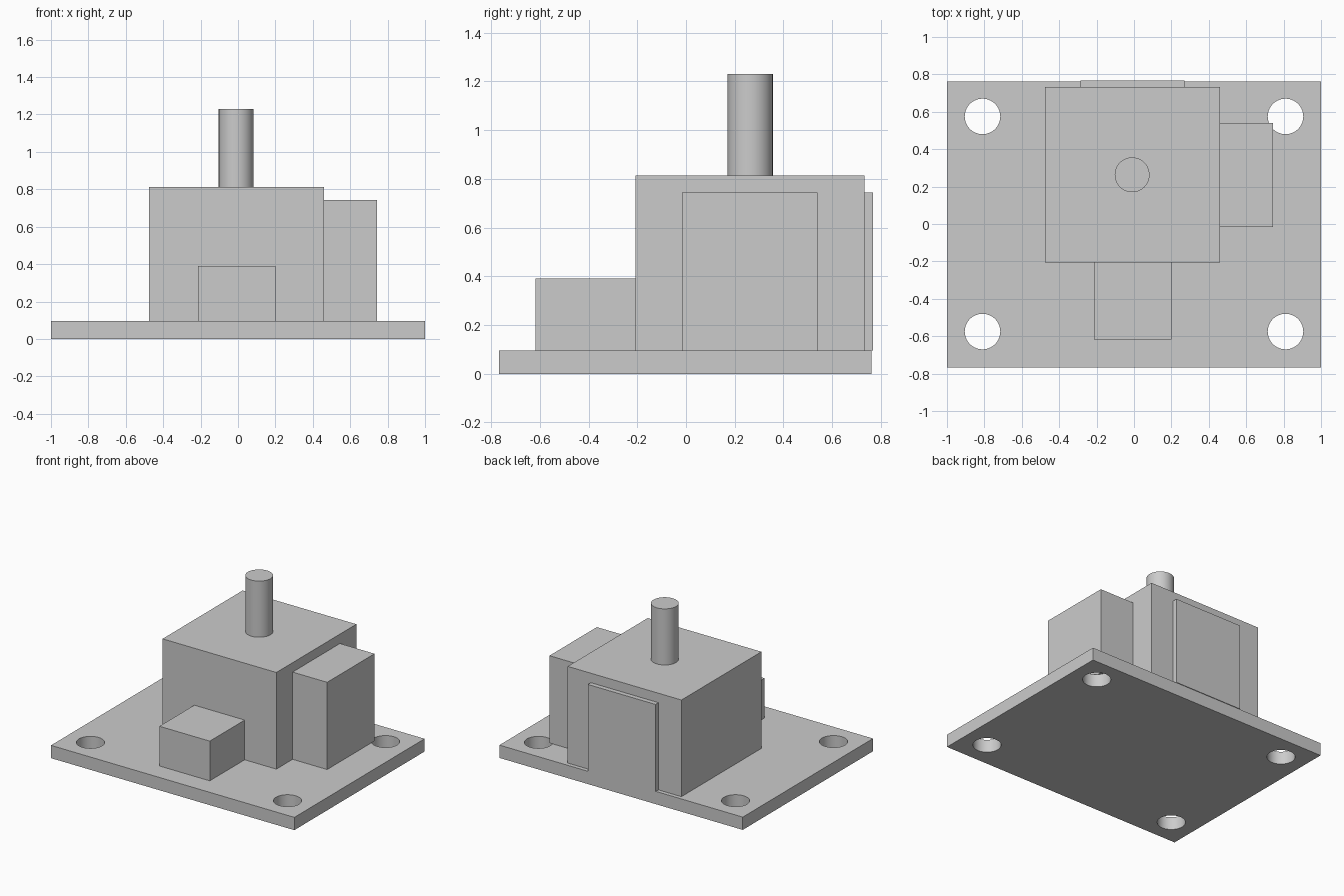
import bpy
import bmesh
from math import radians
from mathutils import Matrix, Vector

cube = bpy.data.objects.get("Cube")
if cube:
    bpy.data.objects.remove(cube, do_unlink=True)

grey = bpy.data.materials.new("plain grey")
grey.use_nodes = True
grey.diffuse_color = (0.6, 0.6, 0.6, 1)
grey.node_tree.nodes["Principled BSDF"].inputs["Base Color"].default_value = (0.6, 0.6, 0.6, 1)


def finish(name, bm):
    mesh = bpy.data.meshes.new(name)
    bm.to_mesh(mesh)
    bm.free()
    mesh.materials.append(grey)
    obj = bpy.data.objects.new(name, mesh)
    bpy.context.collection.objects.link(obj)
    return obj


def box(name, low, high):
    low, high = Vector(low), Vector(high)
    bm = bmesh.new()
    place = Matrix.Translation((low + high) / 2) @ Matrix.Diagonal((high - low).to_4d())
    bmesh.ops.create_cube(bm, size=1, matrix=place)
    return finish(name, bm)


def cylinders(name, centres, radius, bottom, top):
    bm = bmesh.new()
    for x, y in centres:
        bmesh.ops.create_cone(bm, cap_ends=True, segments=64, radius1=radius, radius2=radius,
                              depth=top - bottom,
                              matrix=Matrix.Translation((x, y, (bottom + top) / 2)))
    return finish(name, bm)


def smooth(obj):
    bpy.ops.object.select_all(action='DESELECT')
    obj.select_set(True)
    bpy.context.view_layer.objects.active = obj
    bpy.ops.object.shade_smooth_by_angle(angle=radians(30))


DECK = 0.095

# Base plate with four bolt holes
base = box("base_plate", (-1, -0.767, 0), (1, 0.762, DECK))
corners = [(x, y) for x in (-0.81, 0.81) for y in (-0.575, 0.575)]
cutter = cylinders("bolt_hole_cutter", corners, 0.095, -0.1, 0.2)
cut = base.modifiers.new("bolt_holes", 'BOOLEAN')
cut.operation = 'DIFFERENCE'
cut.solver = 'EXACT'
cut.object = cutter
bpy.context.view_layer.objects.active = base
base.select_set(True)
bpy.ops.object.modifier_apply(modifier=cut.name)
bpy.data.objects.remove(cutter, do_unlink=True)
smooth(base)

# Main housing and the blocks standing against it
box("main_housing", (-0.475, -0.207, DECK), (0.46, 0.732, 0.813))
box("front_block", (-0.214, -0.617, DECK), (0.2, -0.207, 0.39))
box("left_side_block", (0.46, -0.016, DECK), (0.744, 0.54, 0.743))
box("back_cover", (-0.286, 0.732, DECK), (0.27, 0.767, 0.743))

# Upright shaft
smooth(cylinders("shaft", [(-0.01, 0.263)], 0.093, 0.813, 1.23))
